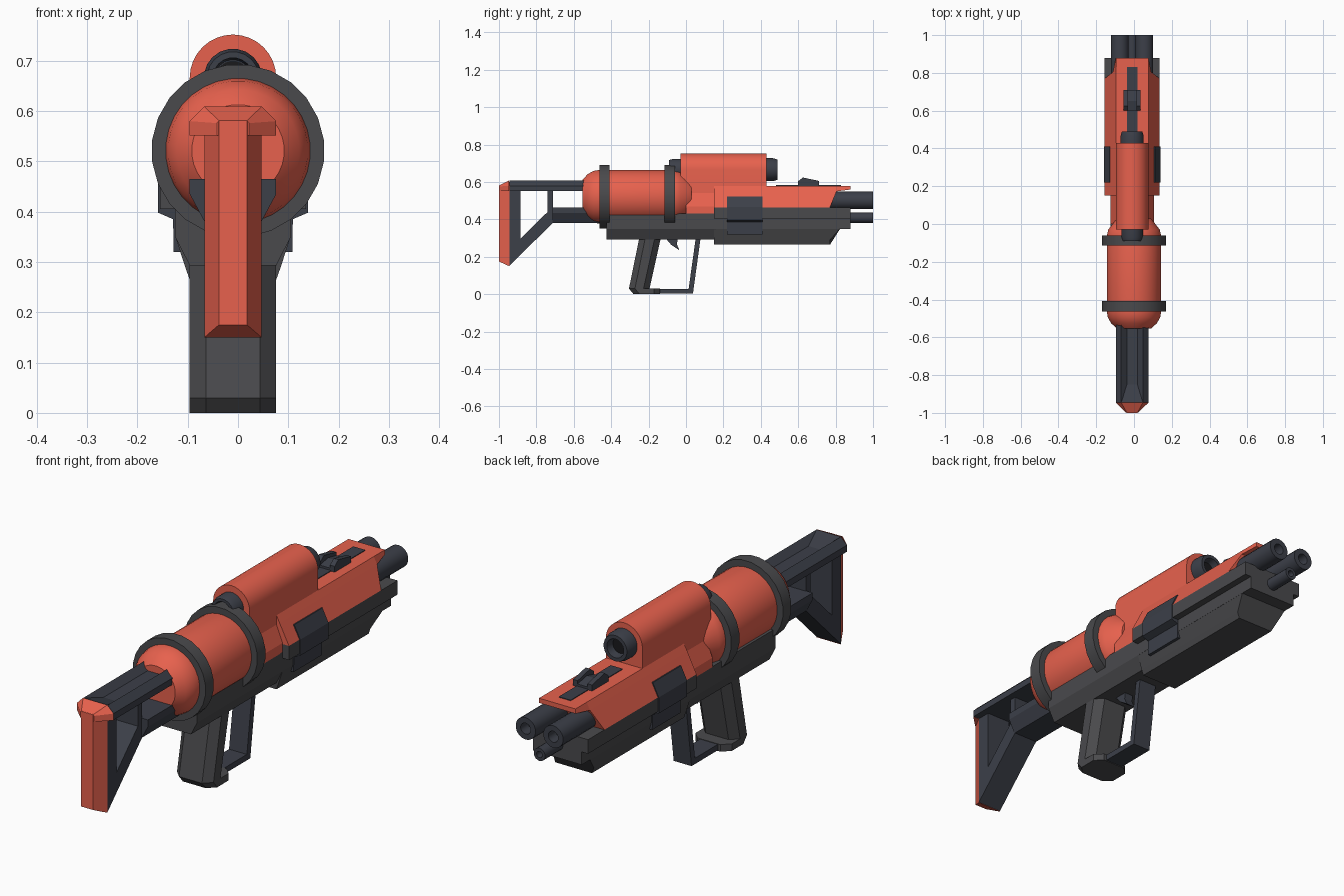
import bpy, bmesh, math

if "Cube" in bpy.data.objects:
    bpy.data.objects.remove(bpy.data.objects["Cube"])

CX = -0.01  # centre line of the frame parts


def material(name, rgb):
    m = bpy.data.materials.new(name)
    m.diffuse_color = (*rgb, 1)
    m.use_nodes = True
    m.node_tree.nodes["Principled BSDF"].inputs["Base Color"].default_value = m.diffuse_color
    return m


ORANGE = material("orange", (0.80, 0.12, 0.075))
GREY = material("dark_grey", (0.068, 0.068, 0.073))
DARK = material("blue_grey", (0.045, 0.050, 0.066))
BLACK = material("black", (0.01, 0.01, 0.012))


def loft(name, rings, mat, smooth=None):
    """Skin a list of equal-length point rings and cap both ends."""
    bm = bmesh.new()
    rows = [[bm.verts.new(p) for p in ring] for ring in rings]
    n = len(rows[0])
    for a, b in zip(rows, rows[1:]):
        for i in range(n):
            j = (i + 1) % n
            bm.faces.new((a[i], a[j], b[j], b[i]))
    bm.faces.new(rows[0])
    bm.faces.new(rows[-1])
    bmesh.ops.recalc_face_normals(bm, faces=bm.faces)
    me = bpy.data.meshes.new(name)
    bm.to_mesh(me)
    bm.free()
    me.materials.append(mat)
    if smooth:
        me.shade_smooth()
        me.set_sharp_from_angle(angle=math.radians(smooth))
    ob = bpy.data.objects.new(name, me)
    bpy.context.collection.objects.link(ob)
    return ob


def sym(half):
    """Mirror a half section of (x, z) points across the centre line."""
    return list(half) + [(-x, z) for x, z in reversed(half)]


def along_y(name, half, y0, y1, mat, smooth=None):
    sec = sym(half)
    return loft(name, [[(CX + x, y, z) for x, z in sec] for y in (y0, y1)], mat, smooth)


def along_x(name, profile, w, mat, x=0.0):
    return loft(name, [[(CX + x + s, y, z) for y, z in profile] for s in (-w, w)], mat)


def lathe(name, prof, cx, cz, mat, n=24, smooth=35):
    """Turn (y, radius) points about an axis parallel to y."""
    angles = [2 * math.pi * (i + 0.5) / n for i in range(n)]
    return loft(name, [[(cx + r * math.cos(a), y, cz + r * math.sin(a)) for a in angles]
                       for y, r in prof], mat, smooth)


# Tank and its two bands
TZ = 0.521
lathe("tank", [(-0.553, 0.092), (-0.525, 0.122), (-0.495, 0.139), (-0.465, 0.144),
               (-0.06, 0.144), (-0.03, 0.137), (0.03, 0.09)], 0, TZ, ORANGE, 32, 40)
for tag, y in (("rear", -0.463), ("front", -0.115)):
    lathe(f"tank_band_{tag}", [(y, 0.14), (y, 0.172), (y + 0.055, 0.172), (y + 0.055, 0.14)],
          0, TZ, GREY, 24, 20)

# Lower receiver and fore-end
along_y("lower_receiver", [(0.086, 0.293), (0.115, 0.35), (0.115, 0.432)], -0.425, 0.16, GREY)
along_y("fore_end_rail", [(0.145, 0.405), (0.145, 0.465)], 0.15, 0.88, GREY)
along_y("fore_end_core", [(0.115, 0.35), (0.115, 0.41)], 0.15, 0.88, GREY)
keel = sym([(0.086, 0.265), (0.095, 0.29), (0.115, 0.352)])
keel_front = {0.265: 0.77, 0.29: 0.77, 0.352: 0.825}
loft("fore_end_keel", [[(CX + x, 0.15, z) for x, z in keel],
                       [(CX + x, keel_front[z], z) for x, z in keel]], GREY)

# Orange upper receiver with raked front and top lip
upper = sym([(0.145, 0.465), (0.1015, 0.55)])
loft("upper_receiver", [[(CX + x, 0.15, z) for x, z in upper],
                        [(CX + x, 0.77 if z < 0.5 else 0.805, z) for x, z in upper]], ORANGE)
lip = sym([(0.1015, 0.55), (0.086, 0.58)])
loft("upper_receiver_lip", [[(CX + x, 0.15, z) for x, z in lip],
                            [(CX + x, 0.805, z) for x, z in lip],
                            [(CX + min(max(x, -0.086), 0.086), 0.88, max(z, 0.56))
                             for x, z in lip]], ORANGE)
along_y("receiver_neck", [(0.115, 0.43), (0.115, 0.47), (0.086, 0.54)], 0.0, 0.155, ORANGE)
along_y("side_panels", [(0.118, 0.32), (0.119, 0.385), (0.149, 0.398), (0.149, 0.466),
                        (0.121, 0.522)], 0.22, 0.41, DARK)

# Scope housing with round top, eyepiece and lens
SZ, SR = 0.666, 0.086
arch = [(SR * math.cos(a), SZ + SR * math.sin(a))
        for a in (math.pi / 2 * i / 8 for i in range(8))]
along_y("scope_housing", [(SR, 0.45)] + arch + [(0.001, SZ + SR)], -0.03, 0.43, ORANGE, 30)
lathe("scope_eyepiece", [(0.0, 0.058), (-0.07, 0.058), (-0.09, 0.052), (-0.09, 0.040),
                         (-0.06, 0.036)], CX, SZ, DARK, 20)
lathe("scope_lens_tube", [(0.4, 0.062), (0.465, 0.062), (0.49, 0.055), (0.49, 0.040),
                          (0.455, 0.034)], CX, SZ, DARK, 20)
for tag, y in (("rear", -0.0615), ("front", 0.4545)):
    lathe(f"scope_glass_{tag}", [(y, 0.034), (y + 0.003, 0.034)], CX, SZ, BLACK, 20)

# Top strip and open sight
along_y("top_strip", [(0.028, 0.575), (0.028, 0.583)], 0.48, 0.83, DARK)
for s in (-1, 1):
    along_x("sight_ear", [(0.6, 0.578), (0.6, 0.605), (0.625, 0.624), (0.71, 0.606),
                          (0.71, 0.578)], 0.011, DARK, s * 0.034)
along_x("sight_base", [(0.6, 0.578), (0.6, 0.592), (0.65, 0.604), (0.71, 0.592),
                       (0.71, 0.578)], 0.026, DARK)


# Barrels with bored muzzles
def barrel(name, x, z, r, y0):
    lathe(name, [(y0, r), (1.0, r), (1.0, r * 0.5), (0.95, r * 0.5)], CX + x, z, DARK, 18)


for tag, x in (("left", -0.065), ("right", 0.065)):
    barrel(f"barrel_{tag}", x, 0.502, 0.047, 0.7)
barrel("lower_barrel", 0, 0.409, 0.027, 0.8)


# Grip, built from chamfered rectangles
def octagon(y0, y1, w, z, c=0.032):
    return [(CX + x, y, z) for x, y in (
        (-w + c, y0), (w - c, y0), (w, y0 + c), (w, y1 - c),
        (w - c, y1), (-w + c, y1), (-w, y1 - c), (-w, y0 + c))]


loft("grip", [octagon(-0.25, -0.135, 0.086, 0.30), octagon(-0.305, -0.195, 0.086, 0.03)], GREY)
loft("grip_base", [octagon(-0.305, -0.14, 0.086, 0.03), octagon(-0.28, -0.14, 0.086, 0.0)], GREY)

# Trigger guard and trigger
along_x("trigger_guard", [(-0.2, 0.003), (0.037, 0.003), (0.078, 0.30), (0.052, 0.30),
                          (0.014, 0.028), (-0.2, 0.028)], 0.042, DARK)
along_x("trigger", [(-0.11, 0.30), (-0.08, 0.265), (-0.035, 0.235), (-0.048, 0.265),
                    (-0.045, 0.30)], 0.02, DARK)

# Stock: grooved top bar, lower bar and open frame
stations = ((-0.945, 0.057, 0.608), (-0.85, 0.028, 0.582), (-0.5, 0.028, 0.582))
loft("stock_top_bar", [[(CX + x, y, z) for x, z in sym(
    [(0.086, 0.552), (0.086, 0.58), (0.0575, 0.608), (gx, gz)])]
    for y, gx, gz in stations], DARK)
along_y("stock_lower_bar", [(0.057, 0.381), (0.086, 0.435), (0.086, 0.465)], -0.715, -0.42, DARK)
along_x("stock_frame", [(-0.945, 0.152), (-0.945, 0.56), (-0.885, 0.56), (-0.885, 0.297),
                        (-0.74, 0.44), (-0.74, 0.56), (-0.712, 0.56), (-0.712, 0.381)],
        0.057, DARK)

# Orange butt pad with flared top
loft("butt_pad", [[(CX + x, y, z) for x, z in sym([(w, z0), (w, z1)])]
                  for y, w, z0, z1 in ((-0.945, 0.057, 0.15, 0.6),
                                       (-1.0, 0.028, 0.175, 0.58))], ORANGE)
loft("butt_pad_top", [
    [(CX + x, -0.946, z) for x, z in sym([(0.086, 0.551), (0.086, 0.58), (0.057, 0.609)])],
    [(CX + x, -0.999, z) for x, z in sym([(0.032, 0.551), (0.032, 0.576), (0.028, 0.581)])],
], ORANGE)
